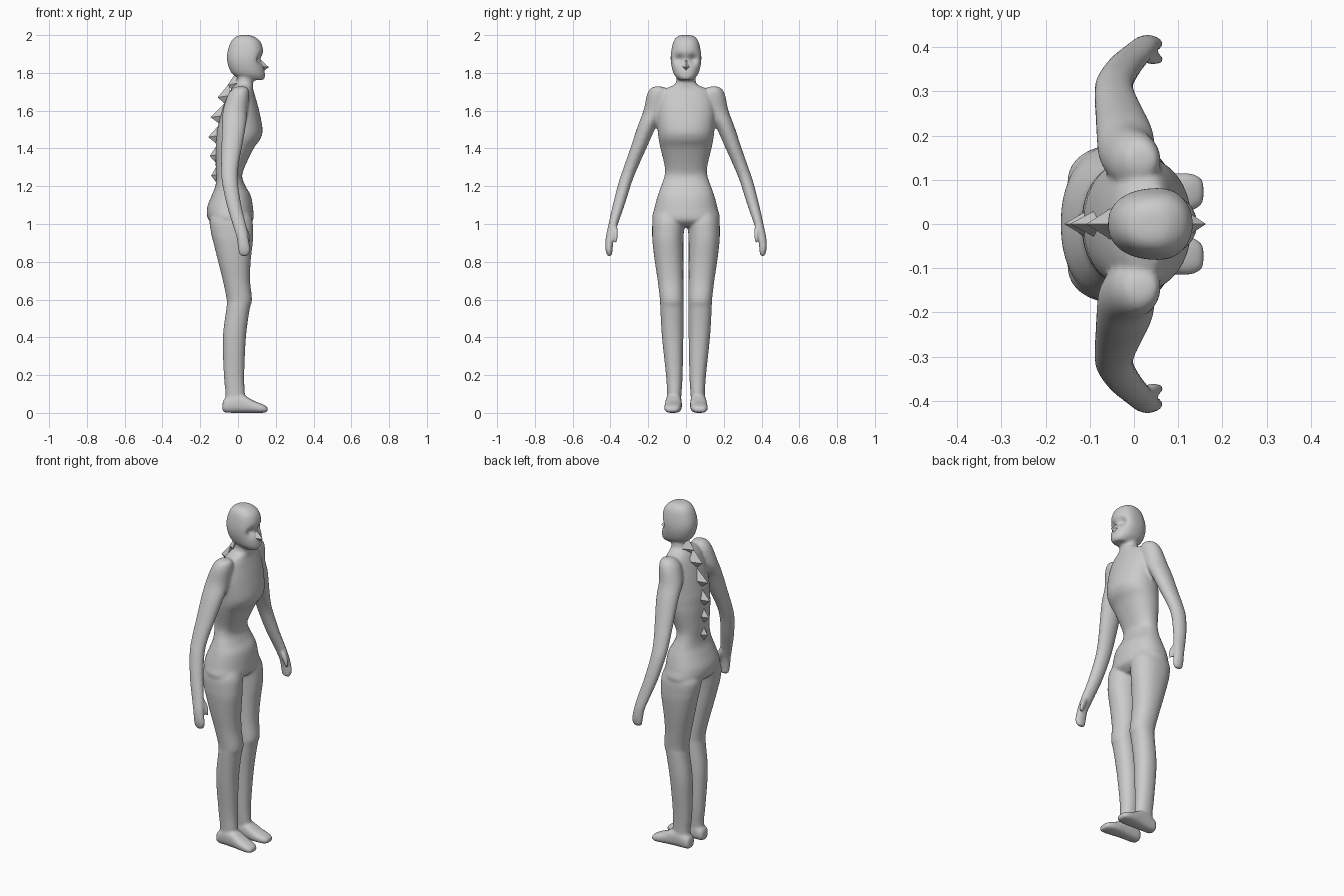
import bpy, bmesh, math
from mathutils import Vector

skin = bpy.data.materials.new("light_grey")
skin.diffuse_color = (0.6, 0.6, 0.6, 1)
SIDES = 40


def spline(rows, steps=5):
    """Catmull-Rom interpolation through the section rows."""
    out = []
    for i in range(len(rows) - 1):
        p = [rows[max(0, min(len(rows) - 1, i + k))] for k in (-1, 0, 1, 2)]
        for s in range(steps):
            t = s / steps
            out.append([0.5 * (2 * b + (c - a) * t + (2 * a - 5 * b + 4 * c - d) * t * t
                               + (3 * b - a - 3 * c + d) * t ** 3) for a, b, c, d in zip(*p)])
    return out + [list(rows[-1])]


def loft(bm, rows, axis="z", power=2.0, mirror=False):
    """Closed loft; row = position, low/high of first side, low/high of second side."""
    for side in ((1, -1) if mirror else (1,)):
        rings = []
        for t, a0, a1, b0, b1 in spline(rows):
            ring = []
            for k in range(SIDES):
                ang = 2 * math.pi * k / SIDES
                c, s = math.cos(ang), math.sin(ang)
                a = (a0 + a1) / 2 + (a1 - a0) / 2 * math.copysign(abs(c) ** (2 / power), c)
                b = (b0 + b1) / 2 + (b1 - b0) / 2 * math.copysign(abs(s) ** (2 / power), s)
                ring.append(bm.verts.new((a, b * side, t) if axis == "z" else (t, b * side, a)))
            rings.append(ring)
        for r, q in zip(rings, rings[1:]):
            for k in range(SIDES):
                n = (k + 1) % SIDES
                bm.faces.new((r[k], r[n], q[n], q[k]))
        bm.faces.new(rings[0])
        bm.faces.new(rings[-1])


def finish(bm, name, smooth):
    bmesh.ops.recalc_face_normals(bm, faces=bm.faces)
    for f in bm.faces:
        f.smooth = smooth
    me = bpy.data.meshes.new(name)
    bm.to_mesh(me)
    bm.free()
    me.materials.append(skin)
    ob = bpy.data.objects.new(name, me)
    bpy.context.collection.objects.link(ob)
    return ob


body = bmesh.new()

# Head, with eye sockets pressed into the face and a tapered back
head = [(2.0, .015, .06, .025), (1.99, -.015, .09, .05), (1.96, -.04, .122, .069),
        (1.9, -.058, .137, .081), (1.85, -.055, .135, .08), (1.8, -.035, .142, .067),
        (1.775, 0, .142, .05), (1.762, .03, .132, .035)]
loft(body, [(z, a, b, -h, h) for z, a, b, h in head], power=2.3)
for v in body.verts:
    x, y, z = v.co
    v.co.y *= 0.9 + 0.12 * max(0, min(1, (x + .06) / .14))
    if x > .04:
        dip = sum(math.exp(-((y - e) / .022) ** 2 - ((z - 1.873) / .024) ** 2) for e in (-.036, .036))
        bridge = math.exp(-(y / .02) ** 2 - ((z - 1.875) / .025) ** 2)
        v.co.x -= .034 * dip + .012 * bridge

# Neck, chest, waist and hips
torso = [(1.81, .0, .085, .05), (1.755, -.008, .08, .052), (1.735, -.02, .08, .065),
         (1.715, -.035, .08, .11), (1.68, -.055, .09, .14), (1.6, -.085, .112, .155),
         (1.5, -.11, .13, .15), (1.45, -.115, .118, .145), (1.4, -.118, .083, .135),
         (1.3, -.118, .035, .112), (1.25, -.115, .022, .115), (1.2, -.12, .04, .132),
         (1.15, -.14, .068, .15), (1.08, -.165, .08, .168), (1.02, -.155, .08, .176),
         (.985, -.1, .04, .1)]
loft(body, [(z, a, b, -h, h) for z, a, b, h in torso], power=2.2)

# Legs
loft(body, [(1.08, -.12, .05, .03, .15), (1.02, -.15, .076, .008, .176),
            (.95, -.142, .08, .012, .179), (.9, -.13, .078, .014, .177),
            (.8, -.105, .067, .014, .165), (.7, -.08, .064, .014, .15),
            (.6, -.06, .074, .013, .138), (.55, -.062, .062, .013, .136),
            (.4, -.08, .042, .014, .127), (.2, -.075, .033, .018, .106),
            (.1, -.066, .036, .024, .1), (.03, -.07, .03, .03, .1)], power=2.2, mirror=True)

# Feet
loft(body, [(-.082, .012, .05, .045, .085), (-.07, .002, .075, .03, .1),
            (-.02, .0, .1, .024, .106), (.03, .0, .095, .022, .11),
            (.08, .0, .066, .022, .114), (.125, .0, .048, .028, .115),
            (.15, .003, .035, .04, .106), (.158, .01, .025, .055, .09)],
     axis="x", power=2.6, mirror=True)

# Arms and hands
loft(body, [(1.728, -.01, .04, .13, .165), (1.715, -.03, .055, .1, .19),
            (1.68, -.055, .06, .08, .208), (1.6, -.08, .05, .1, .225),
            (1.52, -.085, .042, .155, .255), (1.4, -.088, .02, .21, .295),
            (1.3, -.09, .002, .255, .33), (1.22, -.085, .0, .287, .357),
            (1.1, -.06, .018, .325, .388), (1.0, -.03, .042, .36, .41),
            (.93, -.008, .055, .38, .425), (.87, .0, .065, .388, .427),
            (.84, .006, .06, .391, .42), (.83, .02, .048, .397, .412)], mirror=True)

# Thumbs
loft(body, [(1.0, .01, .035, .367, .39), (.96, .025, .058, .36, .384),
            (.92, .042, .068, .363, .381), (.898, .05, .064, .367, .377)], mirror=True)

# Fuse the parts into one smooth skin
ob = finish(body, "body", True)
fuse = ob.modifiers.new("fuse", "REMESH")
fuse.mode = "VOXEL"
fuse.voxel_size = 0.007
fuse.use_smooth_shade = True
soft = ob.modifiers.new("soften", "SMOOTH")
soft.factor = 0.5
soft.iterations = 8


def spike(bm, base, tip, half_y, half_z):
    """Four-sided pointed pyramid."""
    b, t = Vector(base), bm.verts.new(tip)
    ring = [bm.verts.new(b + Vector(o)) for o in
            ((0, half_y, 0), (0, 0, half_z), (0, -half_y, 0), (0, 0, -half_z))]
    for k in range(4):
        bm.faces.new((ring[k], ring[(k + 1) % 4], t))
    bm.faces.new(ring)


# Row of spikes down the spine: base x, tip x, tip height
spines = bmesh.new()
for bx, tx, z in ((-.005, -.055, 1.735), (-.045, -.108, 1.67), (-.07, -.145, 1.565),
                  (-.09, -.158, 1.46), (-.1, -.15, 1.36), (-.1, -.142, 1.255)):
    spike(spines, (bx, 0, z + .01), (tx, 0, z), .04, .065)
finish(spines, "back_spikes", False)

# Pointed nose
nose = bmesh.new()
spike(nose, (.115, 0, 1.835), (.163, 0, 1.83), .032, .04)
finish(nose, "nose", False)
